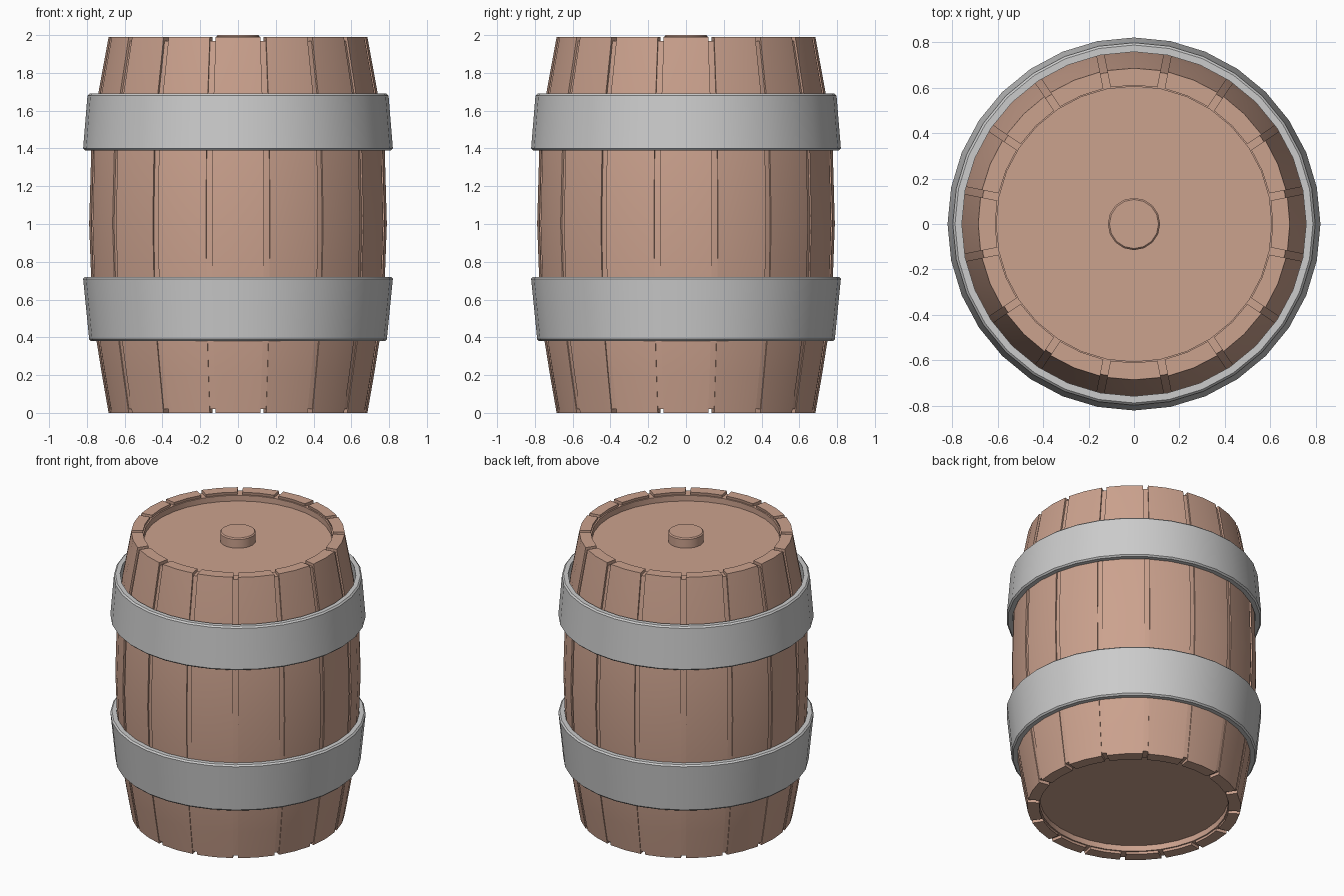
import bpy, bmesh
from math import sin, cos, pi, radians, degrees, asin

if "Cube" in bpy.data.objects:
    bpy.data.objects.remove(bpy.data.objects["Cube"])

wood = bpy.data.materials.new("wood")
wood.diffuse_color = (0.6, 0.36, 0.27, 1)
wood.use_nodes = True
wood.node_tree.nodes["Principled BSDF"].inputs["Base Color"].default_value = wood.diffuse_color

SIDES, STAVES, GAP = 32, 16, 0.016
STEP = 2 * pi / SIDES
# barrel outline as (radius, height)
OUTLINE = [(0.685, 0), (0.72, 0.2), (0.752, 0.4), (0.777, 0.7), (0.788, 1.0),
           (0.777, 1.39), (0.74, 1.69), (0.685, 1.99)]


def finish(name, bm, mat=None, angle=30):
    bmesh.ops.recalc_face_normals(bm, faces=bm.faces)
    me = bpy.data.meshes.new(name)
    bm.to_mesh(me)
    bm.free()
    ob = bpy.data.objects.new(name, me)
    bpy.context.collection.objects.link(ob)
    if mat:
        me.materials.append(mat)
    bpy.ops.object.select_all(action='DESELECT')
    ob.select_set(True)
    bpy.context.view_layer.objects.active = ob
    bpy.ops.object.shade_smooth_by_angle(angle=radians(angle))
    return ob


def lathe(name, profile, mat=None, loop=False, sides=SIDES):
    """Revolve a profile; open profiles are capped with flat discs."""
    bm = bmesh.new()
    rings = [[bm.verts.new((r * sin(2 * pi * i / sides), -r * cos(2 * pi * i / sides), z))
              for i in range(sides)] for r, z in profile]
    pairs = list(zip(rings, rings[1:]))
    if loop:
        pairs.append((rings[-1], rings[0]))
    else:
        bm.faces.new(rings[0])
        bm.faces.new(rings[-1])
    for a, b in pairs:
        for i in range(sides):
            j = (i + 1) % sides
            bm.faces.new((a[i], a[j], b[j], b[i]))
    return finish(name, bm, mat)


# inner core: fills the gaps between staves, with recessed lid and base
core = [(r - 0.003 - 0.009 * z / 2, z) for r, z in OUTLINE[1:-1]]
lathe("core_with_lids",
      [(0.605, 0.06), (0.605, 0.02), (0.685, 0.02)] + core +
      [(0.677, 1.97), (0.605, 1.97), (0.605, 1.93)], wood)

# staves: closed tubes of cross-section, separated by parallel gaps
bm = bmesh.new()
for k in range(STAVES):
    mid = k * 2 * STEP
    rows = []
    for r, z in OUTLINE:
        row = []
        for rad, sides in ((r, (-1, 0, 1)), (r - 0.075, (1, 0, -1))):
            half = STEP - asin(GAP / rad)
            for s in sides:
                a = mid + s * half
                row.append(bm.verts.new((rad * sin(a), -rad * cos(a), z)))
        rows.append(row)
    for a, b in zip(rows, rows[1:]):
        for i in range(6):
            j = (i + 1) % 6
            bm.faces.new((a[i], a[j], b[j], b[i]))
    for row in (rows[0], rows[-1]):
        bm.faces.new((row[0], row[1], row[4], row[5]))
        bm.faces.new((row[1], row[2], row[3], row[4]))
finish("staves", bm, wood)


# metal hoops with small chamfers
def hoop(name, z0, r0, z1, r1, t=0.04, c=0.01):
    lathe(name, [(r0 - t, z0), (r0 - c, z0), (r0, z0 + c), (r1, z1 - c),
                 (r1 - c, z1), (r1 - t, z1)], loop=True)


hoop("lower_hoop", 0.38, 0.788, 0.72, 0.82)
hoop("upper_hoop", 1.39, 0.82, 1.69, 0.797)

# plug on the lid
lathe("plug", [(0.115, 1.92), (0.115, 1.992), (0.108, 2.0)], wood, sides=16)
